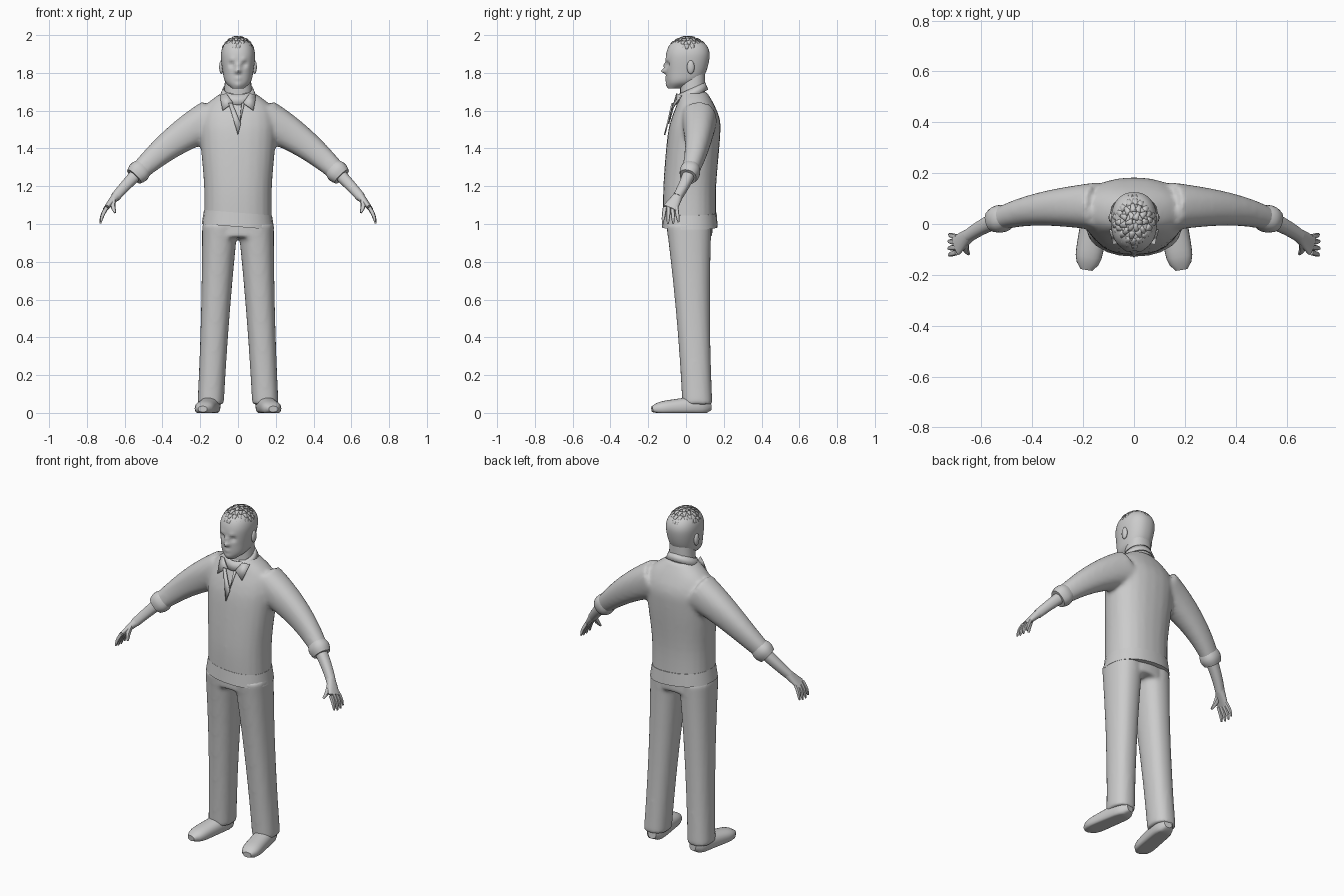
import bpy, bmesh, math, random
from mathutils import Vector, Matrix

if "Cube" in bpy.data.objects:
    bpy.data.objects.remove(bpy.data.objects["Cube"])
random.seed(4)

GREY = (0.6, 0.6, 0.6, 1)
grey = bpy.data.materials.new("light grey")
grey.use_nodes = True
grey.diffuse_color = GREY
grey.node_tree.nodes["Principled BSDF"].inputs["Base Color"].default_value = GREY

SIDEWAYS, DEPTH, UP = Matrix.Identity(3)


def mix(start, end, t):
    return start + (end - start) * t


def along(rule, count=12):
    """Rings from a rule that runs from zero to one."""
    return [rule(i / count) for i in range(count + 1)]


def smooth_rings(keys, steps=5):
    """Rings eased through a few key rings."""
    keys = [Vector(key) for key in keys]
    last = len(keys) - 1
    rings = []
    for i in range(last):
        here, there = keys[i], keys[i + 1]
        leave = (there - keys[max(i - 1, 0)]) / 2
        arrive = (keys[min(i + 2, last)] - here) / 2
        for step in range(steps):
            t = step / steps
            ease = t * t * (3 - 2 * t)
            rings.append(mix(here, there, ease) + leave * (t * (1 - t) ** 2) - arrive * (t * t * (1 - t)))
    return rings + [keys[last]]


def loft(bm, rings, sides=24, reference=DEPTH, axis=None, side=1, power=2.3):
    """Skin rings given as x, y, z, half width, half depth."""
    centres = [Vector(ring[:3]) for ring in rings]
    last = len(rings) - 1
    rows = []
    for i, centre in enumerate(centres):
        along_path = axis or (centres[min(i + 1, last)] - centres[max(i - 1, 0)]).normalized()
        deep = (reference - along_path * reference.dot(along_path)).normalized()
        wide = deep.cross(along_path)
        row = []
        for n in range(sides):
            angle = math.tau * n / sides
            c, s = math.cos(angle), math.sin(angle)
            point = centre + wide * math.copysign(abs(c) ** (2 / power), c) * rings[i][3]
            point += deep * math.copysign(abs(s) ** (2 / power), s) * rings[i][4]
            point.x *= side
            row.append(bm.verts.new(point))
        rows.append(row)
    for low, high in zip(rows, rows[1:]):
        for n in range(sides):
            bm.faces.new((low[n - 1], low[n], high[n], high[n - 1]))
    bm.faces.new(rows[0][::-1])
    bm.faces.new(rows[-1])


def finish(name, bm, mirror=False, merge=False, thick=0, angle=50):
    bmesh.ops.recalc_face_normals(bm, faces=bm.faces)
    mesh = bpy.data.meshes.new(name)
    bm.to_mesh(mesh)
    bm.free()
    mesh.materials.append(grey)
    thing = bpy.data.objects.new(name, mesh)
    bpy.context.collection.objects.link(thing)
    bpy.ops.object.select_all(action='DESELECT')
    thing.select_set(True)
    bpy.context.view_layer.objects.active = thing
    bpy.ops.object.shade_smooth_by_angle(angle=math.radians(angle))
    if thick:
        thing.modifiers.new("thickness", 'SOLIDIFY').thickness = thick
    if mirror:
        thing.modifiers.new("mirror", 'MIRROR')
    if merge:
        skin = thing.modifiers.new("merge", 'REMESH')
        skin.mode, skin.voxel_size, skin.use_smooth_shade = 'VOXEL', 0.012, True
        thing.modifiers.new("soften", 'SMOOTH').iterations = 6


def part(name, rings, mirror=False, angle=50, **options):
    bm = bmesh.new()
    loft(bm, rings, **options)
    finish(name, bm, mirror, angle=angle)


def plate(name, outline, mirror=False):
    bm = bmesh.new()
    bm.faces.new([bm.verts.new(point) for point in outline])
    finish(name, bm, mirror, thick=0.007)


def arm(x, width, depth):
    """Ring on the curved centre line of the left arm."""
    return (x, 0.07 - 0.65 * x ** 4, 1.6 - x / 4 - 0.7 * x * x, width, depth)


def sleeve_ring(t):
    x = mix(0.14, 0.53, t)
    width = 0.13 - 0.15 * x
    return arm(x, width, width * 0.87)


def cuff_ring(t):
    width = 0.05 + 0.01 * math.sin(math.pi * t)
    return arm(mix(0.5, 0.55, t), width, width * 0.9)


def leg_ring(t):
    return (mix(0.145, 0.095, t), mix(0.06, 0.015, t), mix(0.045, 1, t),
            0.07 + 0.025 * t * t, 0.08 + 0.04 * t * t)


def shoe_ring(t):
    rounding = max(0.2, 1 - (2 * t - 1) ** 6) ** 0.5
    return (mix(0.135, 0.187, t), mix(0.13, -0.18, t), mix(0.04, 0.02, t),
            0.054 * rounding, mix(0.06, 0.035, t) * rounding)


# Shirt: torso and both sleeves merged into one skin
bm = bmesh.new()
loft(bm, smooth_rings([(0, 0.02, 1, 0.18, 0.14), (0, 0.02, 1.2, 0.18, 0.14), (0, 0.04, 1.45, 0.2, 0.14),
                       (0, 0.05, 1.55, 0.2, 0.13), (0, 0.05, 1.63, 0.17, 0.1), (0, 0.04, 1.7, 0.08, 0.07)]),
     axis=UP)
for side in (1, -1):
    loft(bm, along(sleeve_ring), side=side)
finish("shirt", bm, merge=True)

# Hem band hanging lower on the left
bm = bmesh.new()
loft(bm, along(lambda t: (0, 0.02, mix(0.985, 1.06, t), mix(0.192, 0.18, t), mix(0.148, 0.142, t)), 3), axis=UP)
for vert in bm.verts:
    vert.co.z -= vert.co.x * 0.08
finish("shirt_hem", bm)

# Trousers: seat and both legs merged
bm = bmesh.new()
loft(bm, along(lambda t: (0, 0.02, mix(0.93, 1.04, t), mix(0.16, 0.18, t), 0.12), 3), axis=UP)
for side in (1, -1):
    loft(bm, along(leg_ring), axis=UP, side=side)
finish("trousers", bm, merge=True)

# Shoes with flat soles
bm = bmesh.new()
loft(bm, along(shoe_ring), reference=UP)
for vert in bm.verts:
    vert.co.z = max(vert.co.z, 0)
finish("shoe", bm, mirror=True)

# Rolled cuffs, forearms and palms
part("sleeve_cuff", along(cuff_ring, 5), True)
part("forearm", along(lambda t: arm(mix(0.5, 0.65, t), mix(0.036, 0.025, t), mix(0.036, 0.025, t))), True)
part("palm", along(lambda t: arm(mix(0.64, 0.7, t), mix(0.025, 0.012, t), mix(0.024, 0.04, t)), 5), True)


def digit(name, base, tip, thickness):
    """Tapered finger that bows slightly outward."""
    bow = SIDEWAYS * thickness / 2

    def ring(t):
        radius = thickness * (1 - 0.6 * t ** 3)
        return (*(mix(base, tip, t) + bow * math.sin(math.pi * t)), radius, radius)
    part(name, along(ring, 5), True, sides=8)


# Fingers fan along the palm edge and the thumb points forward
knuckles = Vector(arm(0.695, 0, 0)[:3])
for spread, name in zip((-1.5, -0.5, 0.5, 1.5), ("index", "middle", "ring", "little")):
    base = knuckles + DEPTH * spread * 0.02
    reach = 0.09 - 0.008 * abs(spread)
    digit(name + "_finger", base, base + Vector((0.4, spread * 0.1, -1)) * reach, 0.011)
thumb_base = Vector(arm(0.66, 0, 0)[:3]) - DEPTH * 0.02
digit("thumb", thumb_base, thumb_base + Vector((-0.01, -0.045, -0.07)), 0.014)

# Neck
part("neck", along(lambda t: (0, 0.035, mix(1.62, 1.8, t), mix(0.08, 0.066, t), 0.066), 4), axis=UP)

# Head with a sculpted face: sideways place, height, spread, push
features = {
    "nose_tip": (0, 1.81, 0.013, 0.03),
    "nose_bridge": (0, 1.84, 0.013, 0.014),
    "eye_socket": (0.034, 1.845, 0.014, -0.014),
    "brow": (0.03, 1.87, 0.013, 0.006),
    "mouth": (0, 1.77, 0.015, 0.007),
    "chin": (0, 1.735, 0.02, 0.01),
}
bm = bmesh.new()
loft(bm, smooth_rings([(0, -0.06, 1.717, 0.03, 0.03), (0, -0.02, 1.75, 0.066, 0.08), (0, 0, 1.8, 0.08, 0.104),
                       (0, 0.01, 1.9, 0.09, 0.115), (0, 0.01, 1.96, 0.066, 0.085), (0, 0.01, 1.985, 0.01, 0.02)],
                      steps=10), sides=56, axis=UP)
for vert in bm.verts:
    if vert.co.y < 0:
        x, z = abs(vert.co.x), vert.co.z
        vert.co.y -= sum(push * math.exp(-((x - place) ** 2 + (z - height) ** 2) / spread ** 2)
                         for place, height, spread, push in features.values())
finish("head", bm, angle=70)

# Ears
bm = bmesh.new()
bmesh.ops.create_uvsphere(bm, u_segments=14, v_segments=10, radius=1)
bmesh.ops.scale(bm, vec=(0.012, 0.02, 0.036), verts=bm.verts)
bmesh.ops.translate(bm, vec=(0.088, 0.025, 1.83), verts=bm.verts)
finish("ear", bm, mirror=True)


def scalp(tilt, around, lift):
    flat = math.sin(tilt) * lift
    return Vector((0.085 * flat * math.cos(around), 0.01 + 0.106 * flat * math.sin(around),
                   1.9 + 0.09 * lift * math.cos(tilt)))


# Hair: short lifted locks in rings over the scalp
bm = bmesh.new()
for ring in range(4):
    count = 6 + 5 * ring
    for n in range(count):
        around = math.tau * (n + random.uniform(-0.2, 0.2)) / count
        rows = []
        for step in range(4):
            tilt = math.radians(4 + 17 * ring + 7 * step)
            middle = scalp(tilt, around, 1.01 + 0.05 * math.sin(step) + random.uniform(0, 0.02))
            across = Vector((-math.sin(around), math.cos(around), 0)) * mix(0.014, 0.005, step / 3)
            rows.append([bm.verts.new(middle - across), bm.verts.new(middle + across)])
        for (a, b), (c, d) in zip(rows, rows[1:]):
            bm.faces.new((a, b, d, c))
finish("hair_locks", bm, thick=0.003)

# Collar band, high at the nape and low in front
bm = bmesh.new()
bmesh.ops.create_cone(bm, segments=28, radius1=0.098, radius2=0.08, depth=0.045)
for vert in bm.verts:
    vert.co.z += 1.695 + vert.co.y * 0.4
    vert.co.y = vert.co.y * 0.92 + 0.028
finish("collar_band", bm, thick=0.008)

# Pointed collar flaps and the placket below the throat
plate("collar_flap", [(0.025, -0.06, 1.64), (0.06, -0.045, 1.69), (0.095, -0.02, 1.68), (0.08, -0.075, 1.6)], True)
plate("placket_right", [(-0.05, -0.065, 1.64), (-0.03, -0.07, 1.64), (0.015, -0.095, 1.53), (0, -0.11, 1.47)])
plate("placket_left", [(0.035, -0.065, 1.64), (0.02, -0.07, 1.64), (0.01, -0.095, 1.53)])
